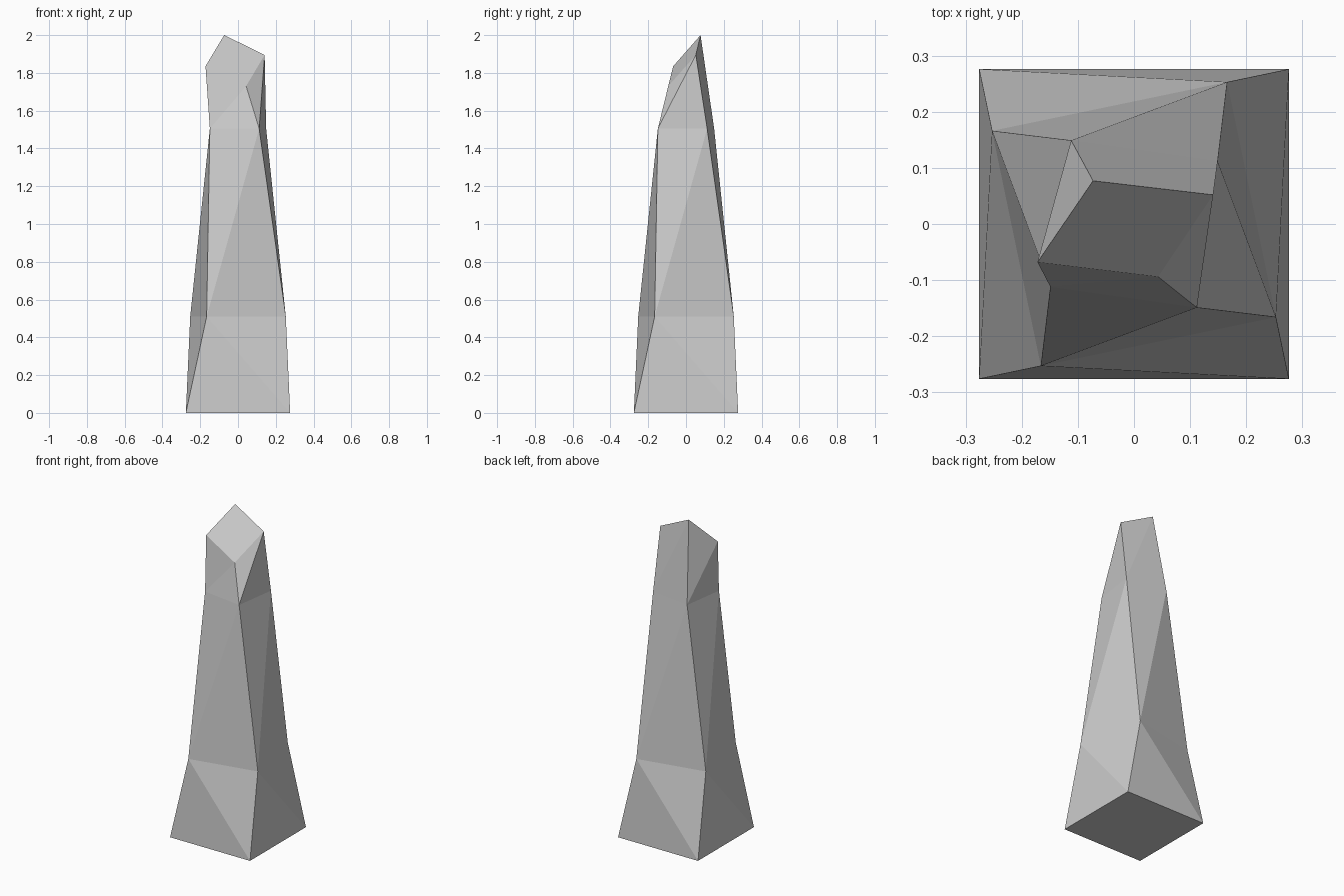
import bpy
import bmesh

if "Cube" in bpy.data.objects:
    bpy.data.objects.remove(bpy.data.objects["Cube"])


def square_ring(x, y, z):
    """Four corners made by quarter turns of the first corner."""
    return [(x, y, z), (-y, x, z), (-x, -y, z), (y, -x, z)]


# Twisting square sections, ending in a slanted tip
sections = [
    square_ring(-0.276, -0.276, 0.0),
    square_ring(-0.166, -0.253, 0.51),
    square_ring(-0.149, -0.112, 1.505),
    [(-0.172, -0.068, 1.835), (0.043, -0.094, 1.73),
     (0.141, 0.052, 1.895), (-0.073, 0.077, 2.0)],
]

bm = bmesh.new()
rings = [[bm.verts.new(p) for p in section] for section in sections]

# Sides: the diagonal flips above the foot
for level, (low, high) in enumerate(zip(rings, rings[1:])):
    for i in range(4):
        a, b = low[i], low[(i + 1) % 4]
        c, d = high[(i + 1) % 4], high[i]
        if level == 0:
            tris = [(a, b, d), (b, c, d)]
        else:
            tris = [(a, b, c), (a, c, d)]
        for tri in tris:
            bm.faces.new(tri)

# Base and slanted tip
bm.faces.new(rings[0][::-1])
bm.faces.new(rings[-1])

mesh = bpy.data.meshes.new("standing_stone")
bm.to_mesh(mesh)
bm.free()
stone = bpy.data.objects.new("standing_stone", mesh)
bpy.context.collection.objects.link(stone)
